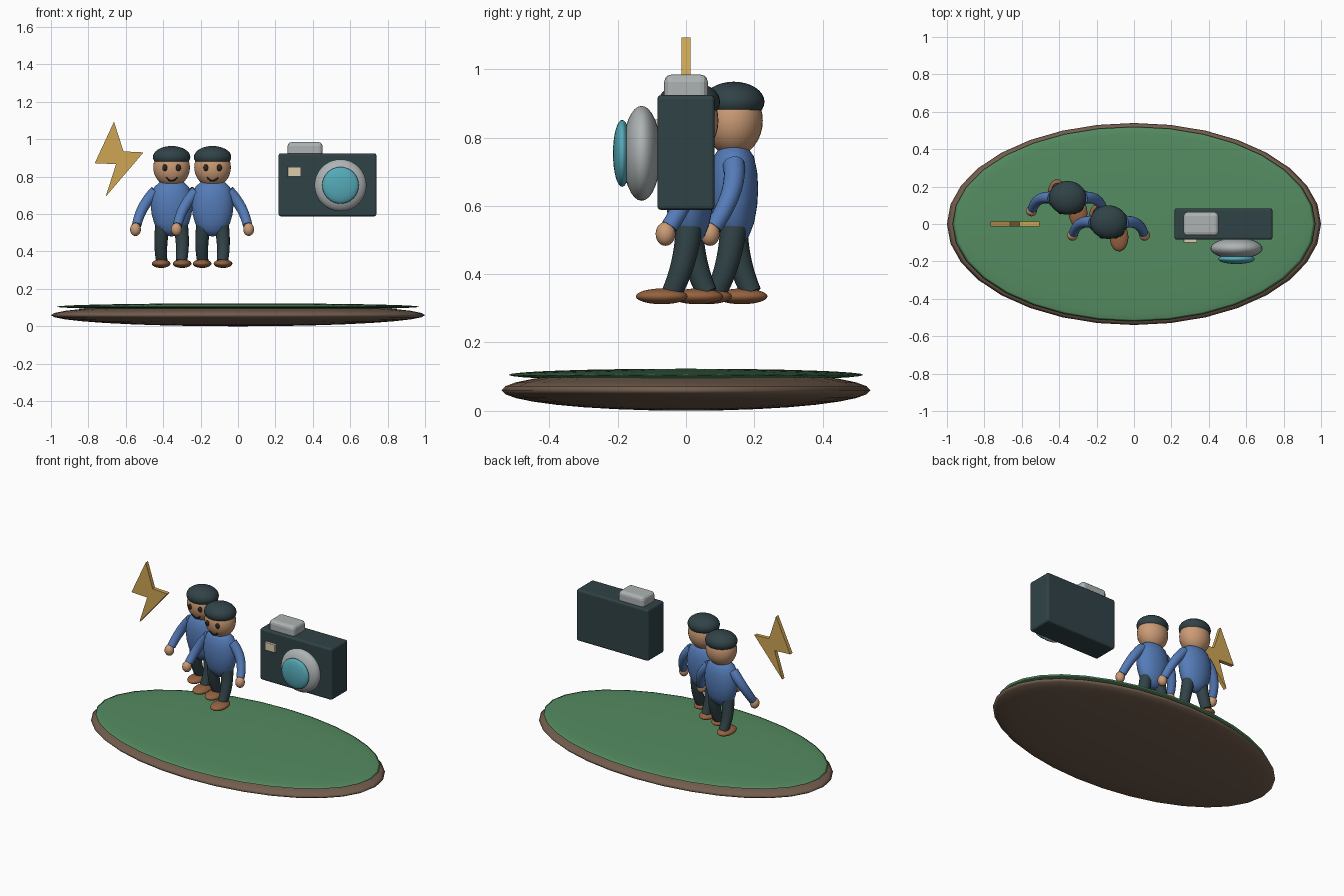
import bpy, bmesh, math
from mathutils import Vector

if "Cube" in bpy.data.objects:
    bpy.data.objects.remove(bpy.data.objects["Cube"])

COLORS = {
    "earth": (0.17, 0.11, 0.075), "grass": (0.09, 0.26, 0.12),
    "skin": (0.60, 0.33, 0.18), "dark": (0.03, 0.055, 0.062),
    "shirt": (0.09, 0.20, 0.48), "shoe": (0.30, 0.12, 0.05),
    "ink": (0.03, 0.018, 0.012), "metal": (0.42, 0.45, 0.45),
    "glass": (0.09, 0.40, 0.48), "cream": (0.72, 0.62, 0.42),
    "gold": (0.62, 0.38, 0.09),
}
MATS = {}
for key, rgb in COLORS.items():
    MATS[key] = bpy.data.materials.new(key)
    MATS[key].diffuse_color = (*rgb, 1)


def finish(bm, name, mat, smooth=True):
    bmesh.ops.recalc_face_normals(bm, faces=bm.faces)
    for f in bm.faces:
        f.smooth = smooth
    me = bpy.data.meshes.new(name)
    bm.to_mesh(me)
    bm.free()
    me.materials.append(MATS[mat])
    ob = bpy.data.objects.new(name, me)
    bpy.context.collection.objects.link(ob)
    return ob


def ellipsoid(name, center, radii, mat, seg=32, rings=16):
    bm = bmesh.new()
    bmesh.ops.create_uvsphere(bm, u_segments=seg, v_segments=rings, radius=1)
    for v in bm.verts:
        v.co = Vector(c + a * r for c, a, r in zip(center, v.co, radii))
    return finish(bm, name, mat)


def box(name, lo, hi, mat, bevel):
    bm = bmesh.new()
    bmesh.ops.create_cube(bm, size=1)
    for v in bm.verts:
        v.co = Vector(l + (a + 0.5) * (h - l) for l, h, a in zip(lo, hi, v.co))
    bmesh.ops.bevel(bm, geom=bm.edges[:], offset=bevel, segments=3,
                    profile=0.5, affect='EDGES')
    return finish(bm, name, mat, smooth=False)


def bezier_point(p, t):
    a, b, c = map(Vector, p)
    return a * (1 - t) ** 2 + b * 2 * t * (1 - t) + c * t * t


def tube(name, path, r0, r1, mat, origin, sides=16, steps=10):
    # Tapered tube along a quadratic curve with flat caps
    bm = bmesh.new()
    rings = []
    for i in range(steps + 1):
        t = i / steps
        p = bezier_point(path, t) + Vector(origin)
        a, b, c = map(Vector, path)
        d = ((b - a) * (1 - t) + (c - b) * t).normalized()
        ref = Vector((0, 1, 0)) if abs(d.y) < 0.8 else Vector((0, 0, 1))
        u = d.cross(ref).normalized()
        w = d.cross(u)
        r = r0 + (r1 - r0) * t
        rings.append([bm.verts.new(p + r * (u * math.cos(k) + w * math.sin(k)))
                      for k in (2 * math.pi * j / sides for j in range(sides))])
    for q, s in zip(rings, rings[1:]):
        for j in range(sides):
            n = (j + 1) % sides
            bm.faces.new((q[j], q[n], s[n], s[j]))
    caps = [bm.faces.new(rings[0]), bm.faces.new(rings[-1])]
    sharp = [e for f in caps for e in f.edges]
    for e in sharp:
        e.smooth = False
    return finish(bm, name, mat)


def lathe(name, profile, squash, center, mat, seg=32):
    # Revolved profile of (radius, z), flattened front to back
    bm = bmesh.new()
    verts = [bm.verts.new((r, 0, z)) for r, z in profile]
    edges = [bm.edges.new(e) for e in zip(verts, verts[1:])]
    bmesh.ops.spin(bm, geom=verts + edges, axis=(0, 0, 1), cent=(0, 0, 0),
                   angle=2 * math.pi, steps=seg)
    bmesh.ops.remove_doubles(bm, verts=bm.verts, dist=1e-4)
    for v in bm.verts:
        v.co = Vector((v.co.x + center[0], v.co.y * squash + center[1], v.co.z))
    return finish(bm, name, mat)


# Ground mound with grass layer
ellipsoid("earth_base", (0, 0, 0.06), (1.0, 0.54, 0.06), "earth")
ellipsoid("grass_top", (0, 0, 0.105), (0.97, 0.52, 0.018), "grass")


TORSO = [(0, 0.48), (0.035, 0.486), (0.07, 0.512), (0.093, 0.55), (0.107, 0.60),
         (0.112, 0.65), (0.107, 0.70), (0.092, 0.745), (0.06, 0.775), (0, 0.787)]


def figure(tag, x, y):
    def name(part):
        return f"{tag}_{part}"

    # Head, hair and face
    ellipsoid(name("head"), (x, y, 0.85), (0.098, 0.085, 0.105), "skin")
    ellipsoid(name("hair"), (x, y, 0.905), (0.1, 0.09, 0.059), "dark")
    tube(name("mouth"), [(-0.03, -0.068, 0.797), (0, -0.068, 0.758), (0.03, -0.068, 0.797)],
         0.004, 0.004, "ink", (x, y, 0), sides=8)
    # Torso
    lathe(name("torso"), TORSO, 0.64, (x, y), "shirt")
    for s, side in ((-1, "left"), (1, "right")):
        ellipsoid(name(side + "_eye"), (x + s * 0.036, y - 0.079, 0.848),
                  (0.014, 0.009, 0.018), "ink", 16, 8)
        # Arm and hand
        tube(name(side + "_arm"),
             [(s * 0.085, 0, 0.722), (s * 0.165, 0.012, 0.645), (s * 0.187, -0.058, 0.54)],
             0.032, 0.025, "shirt", (x, y, 0))
        ellipsoid(name(side + "_hand"), (x + s * 0.193, y - 0.07, 0.518),
                  (0.029, 0.029, 0.035), "skin", 16, 12)
        # Walking leg and shoe
        step = -s * 0.052
        tube(name(side + "_leg"),
             [(s * 0.045, 0, 0.56), (s * 0.066, step * 0.1, 0.44), (s * 0.052, step, 0.345)],
             0.04, 0.03, "dark", (x, y, 0))
        ellipsoid(name(side + "_shoe"), (x + s * 0.056, y + step - 0.029, 0.335),
                  (0.05, 0.076, 0.023), "shoe", 24, 12)


figure("rear_figure", -0.355, 0.14)
figure("front_figure", -0.136, 0.01)

# Camera
box("camera_body", (0.217, -0.084, 0.588), (0.74, 0.084, 0.925), "dark", 0.012)
box("camera_flash_block", (0.265, -0.064, 0.90), (0.452, 0.064, 0.985), "metal", 0.022)
box("camera_window", (0.265, -0.1, 0.80), (0.338, -0.07, 0.853), "cream", 0.003)
ellipsoid("lens_ring", (0.548, -0.13, 0.754), (0.139, 0.056, 0.139), "metal")
ellipsoid("lens_glass", (0.548, -0.187, 0.754), (0.098, 0.027, 0.098), "glass")

# Lightning bolt
outline = [(-0.663, 1.094), (-0.612, 0.935), (-0.505, 0.93),
           (-0.708, 0.692), (-0.652, 0.867), (-0.766, 0.872)]
bm = bmesh.new()
face = bm.faces.new([bm.verts.new((px, -0.0125, pz)) for px, pz in outline])
ext = bmesh.ops.extrude_face_region(bm, geom=[face], use_keep_orig=True)
bmesh.ops.translate(bm, vec=(0, 0.025, 0),
                    verts=[g for g in ext["geom"] if isinstance(g, bmesh.types.BMVert)])
finish(bm, "lightning_bolt", "gold", smooth=False)

for m in bpy.data.materials:
    if m.users and not m.is_grease_pencil:
        m.use_nodes = True
        m.node_tree.nodes["Principled BSDF"].inputs["Base Color"].default_value = m.diffuse_color
